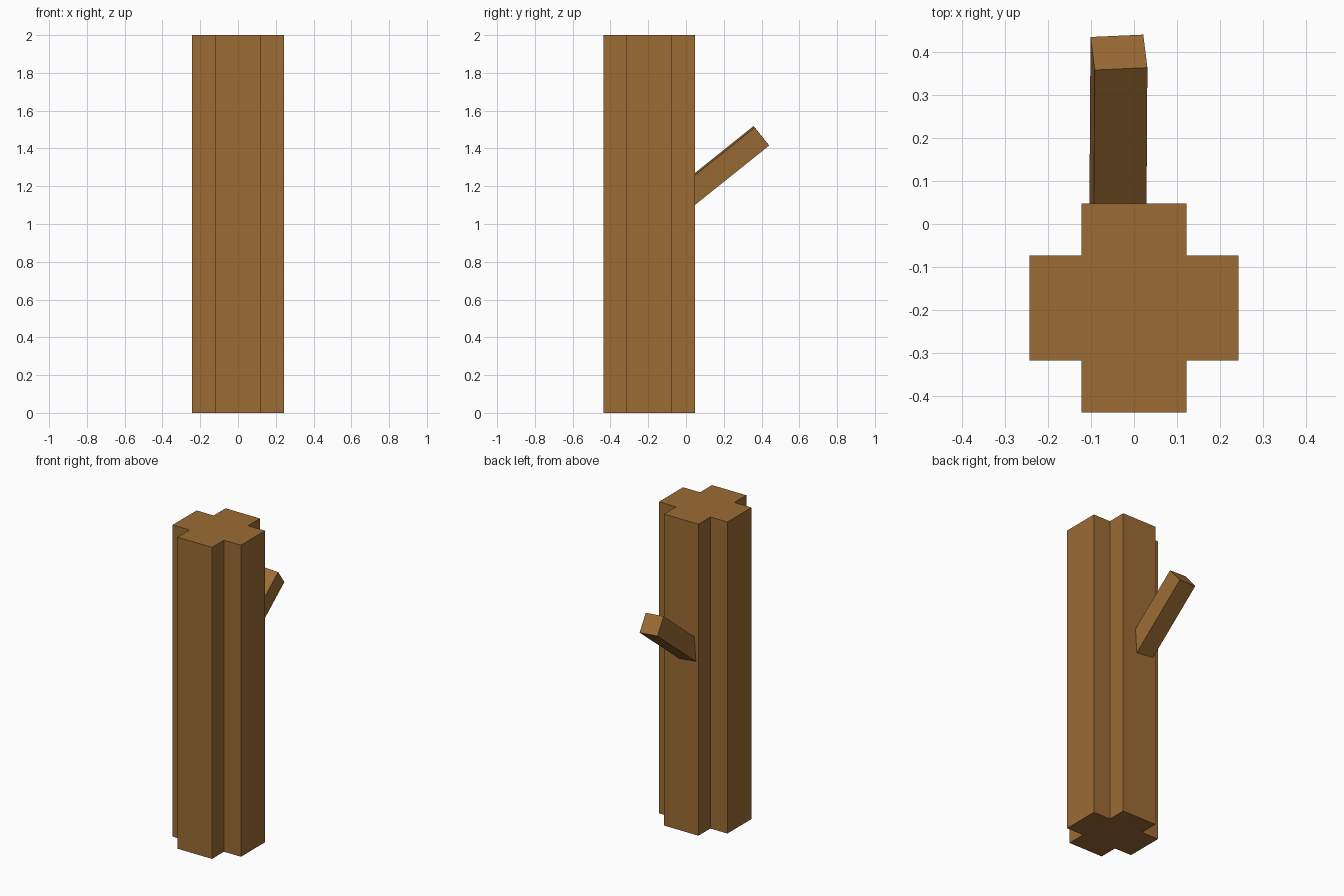
import bpy
import bmesh
from mathutils import Matrix, Vector

cube = bpy.data.objects.get("Cube")
if cube:
    bpy.data.objects.remove(cube, do_unlink=True)

# Bark colour shared by both parts
bark = bpy.data.materials.new("bark_brown")
bark.use_nodes = True
colour = (0.33, 0.15, 0.035, 1)
bark.diffuse_color = colour
bark.node_tree.nodes["Principled BSDF"].inputs["Base Color"].default_value = colour


def add_object(name, bm):
    bmesh.ops.recalc_face_normals(bm, faces=bm.faces)
    mesh = bpy.data.meshes.new(name)
    bm.to_mesh(mesh)
    bm.free()
    mesh.materials.append(bark)
    obj = bpy.data.objects.new(name, mesh)
    bpy.context.collection.objects.link(obj)
    return obj


# Trunk: plus-shaped profile, one corner turned four times, extruded up
HEIGHT, ARM, HALF, TRUNK_Y = 2.0, 0.243, 0.122, -0.195
corner = [Vector((ARM, -HALF, 0)), Vector((ARM, HALF, 0)), Vector((HALF, HALF, 0))]
bm = bmesh.new()
profile = []
for quarter in range(4):
    turn = Matrix.Rotation(quarter * 1.5707963, 3, "Z")
    profile += [bm.verts.new(turn @ p) for p in corner]
base = bm.faces.new(profile)
top = bmesh.ops.extrude_face_region(bm, geom=[base], use_keep_orig=True)
bmesh.ops.translate(bm, vec=(0, 0, HEIGHT),
                    verts=[v for v in top["geom"] if isinstance(v, bmesh.types.BMVert)])
trunk = add_object("trunk", bm)
trunk.location.y = TRUNK_Y

# Branch: square beam rising out of the back, rooted inside the trunk
TIP, LENGTH, THICK = Vector((-0.035, 0.399, 1.467)), 0.62, 0.123
along = Vector((0.005, 0.781, 0.625)).normalized()
side = Vector((0.12, 0.005, -0.008))
side = (side - along * side.dot(along)).normalized()
up = side.cross(along)
bm = bmesh.new()
bmesh.ops.create_cube(bm, size=1)
bmesh.ops.scale(bm, vec=(THICK, LENGTH, THICK), verts=bm.verts)
axes = Matrix((side, along, up)).transposed().to_4x4()
bmesh.ops.transform(bm, verts=bm.verts,
                    matrix=Matrix.Translation(TIP - along * LENGTH / 2) @ axes)
add_object("branch", bm)
